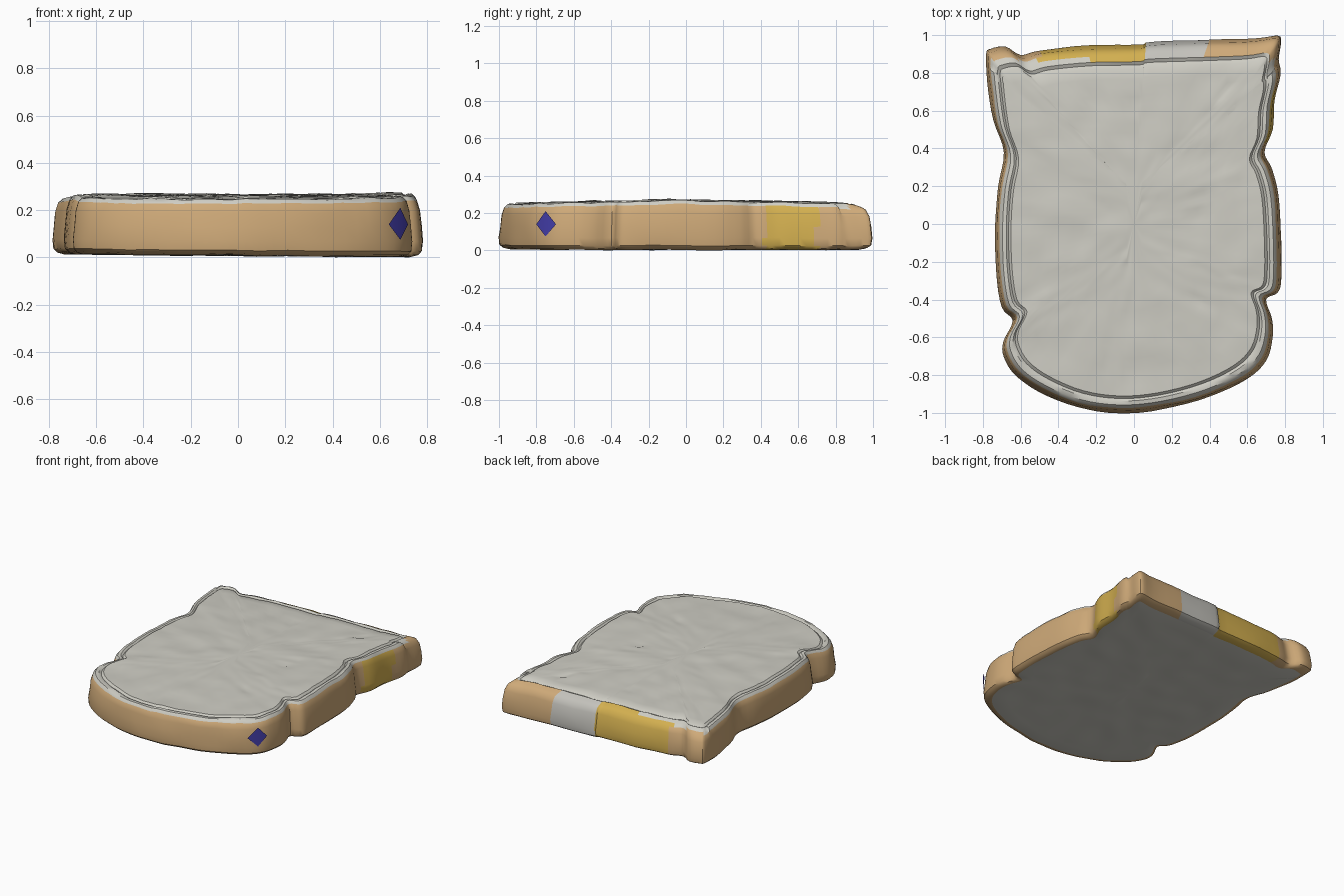
import bpy, bmesh, math
from mathutils import Vector, noise

if "Cube" in bpy.data.objects:
    bpy.data.objects.remove(bpy.data.objects["Cube"])

# Slice outline seen from above, clockwise from the back left corner
OUTLINE = [(-.785, .90), (-.76, .93), (-.68, .94), (-.60, .895), (-.5, .92), (-.25, .945), (.03, .95),
           (.09, .965), (.4, .975), (.65, .985), (.765, 1.0), (.78, .96), (.765, .87), (.775, .79),
           (.745, .65), (.735, .5), (.69, .38), (.73, .29), (.765, .15), (.78, -.1), (.78, -.3),
           (.76, -.365), (.70, -.40), (.73, -.5), (.735, -.6), (.70, -.72), (.6, -.82), (.4, -.915),
           (.15, -.98), (-.08, -1.0), (-.3, -.97), (-.5, -.89), (-.63, -.80), (-.69, -.70),
           (-.69, -.62), (-.64, -.51), (-.70, -.44), (-.73, -.25), (-.735, 0), (-.72, .2),
           (-.69, .38), (-.745, .55), (-.775, .75)]
PITS = [(.35, -.41), (-.15, -.77), (.48, .70), (-.2, .66), (.0, .62), (.33, .05)]


def smooth_loop(pts, steps=4):
    """Closed Catmull-Rom curve through the points."""
    out, n = [], len(pts)
    for i in range(n):
        a, b, c, d = (Vector(pts[(i + k) % n]) for k in (-1, 0, 1, 2))
        for s in range(steps):
            t = s / steps
            out.append(.5 * (2 * b + (c - a) * t + (2 * a - 5 * b + 4 * c - d) * t * t
                             + (3 * b - a - 3 * c + d) * t ** 3))
    return out


def inset(p, d):
    """Move an outline point inward; the back crust slopes in further."""
    ky = 1.5 if p.y > .85 else 1
    return Vector((p.x * (1 - d / .74), p.y * (1 - min(d * ky, .05 + d) / .95)))


def material(name, rgb):
    m = bpy.data.materials.new(name)
    m.diffuse_color = (*rgb, 1)
    m.use_nodes = True
    m.node_tree.nodes["Principled BSDF"].inputs["Base Color"].default_value = m.diffuse_color
    return m


def top_height(x, y):
    z = .25 + .02 * math.cos(1.5 * y) + .006 * math.exp(-((x - .68) ** 2 + (y + .1) ** 2) / .04)
    z += .008 * noise.noise(Vector((x * 7, y * 7, 1))) + .004 * noise.noise(Vector((x * 17, y * 17, 4)))
    for px, py in PITS:
        z -= .012 * math.exp(-((x - px) ** 2 + (y - py) ** 2) / .0008)
    return z


def bottom_height(x, y):
    return .012 - .008 * x + .006 * noise.noise(Vector((x * 6, y * 6, 9)))


CRUMB = material("crumb", (.62, .61, .55))
CRUST = material("crust", (.62, .40, .19))
GOLD = material("golden_crust", (.65, .43, .08))
PALE = material("pale_crust", (.55, .54, .50))
BLUE = material("blue_mark", (.06, .05, .42))

loop = smooth_loop(OUTLINE)
N = len(loop)

# Rings from bottom centre, round the crust, to top centre: inset, height between bottom and top
RIM = [(.045, 0), (.018, .03), (.004, .09), (0, .25), (.006, .5), (.012, .75), (.024, .91),
       (.04, .98), (.06, .985), (.072, .95), (.085, 1)]
inner = [.085 + (.70 - .085) * i / 13 for i in range(1, 14)]
rings = [(d, 0) for d in reversed(inner)] + RIM + [(d, 1) for d in inner]

bm = bmesh.new()
grid = []
for d, h in rings:
    row = []
    for p in loop:
        q = inset(p, d)
        lo, hi = bottom_height(*q), top_height(*q)
        if p.y > .85 and d < .05:
            hi -= .012
        if 0 < h < .95:
            q *= 1 + .005 * noise.noise(Vector((q.x * 6, q.y * 6, h * 2)))
        row.append(bm.verts.new((q.x, q.y, lo + (hi - lo) * h)))
    grid.append(row)

first_crust, last_crust = len(inner), len(inner) + 6
for r in range(len(grid) - 1):
    for i in range(N):
        j = (i + 1) % N
        f = bm.faces.new((grid[r][i], grid[r][j], grid[r + 1][j], grid[r + 1][i]))
        c = f.calc_center_median()
        back = c.y > .87
        # Crust runs over the sloped back edge and has golden and pale patches
        if first_crust <= r < last_crust + (2 if back else 0):
            f.material_index = 1
            if back and -.5 < c.x < .06 or c.x > .6 and .42 < c.y < .7:
                f.material_index = 2
            elif back and .06 < c.x < .38:
                f.material_index = 3
for row, zf in ((grid[0], bottom_height), (grid[-1], top_height)):
    mid = bm.verts.new((0, 0, zf(0, 0)))
    for i in range(N):
        bm.faces.new((row[i], row[(i + 1) % N], mid))
bmesh.ops.recalc_face_normals(bm, faces=bm.faces)
low = min(v.co.z for v in bm.verts)
bmesh.ops.translate(bm, verts=bm.verts, vec=(0, 0, -low))


def finish(bm, name, mats):
    me = bpy.data.meshes.new(name)
    bm.to_mesh(me)
    bm.free()
    for m in mats:
        me.materials.append(m)
    ob = bpy.data.objects.new(name, me)
    bpy.context.collection.objects.link(ob)
    bpy.ops.object.select_all(action='DESELECT')
    ob.select_set(True)
    bpy.context.view_layer.objects.active = ob
    bpy.ops.object.shade_smooth_by_angle(angle=math.radians(35))


finish(bm, "bread_slice", [CRUMB, CRUST, GOLD, PALE])

# Blue diamond mark lying on the front right crust
bm = bmesh.new()
k = min(range(N), key=lambda i: (loop[i] - Vector((.69, -.735))).length)
mid = [bm.verts.new((*(loop[k] * 1.006), z)) for z in (.075, .14, .21)]
side = [bm.verts.new((*(loop[k + s] * 1.006), .14)) for s in (-2, 2)]
for s, flip in ((side[0], False), (side[1], True)):
    for a, b in ((mid[0], mid[1]), (mid[1], mid[2])):
        bm.faces.new((a, s, b) if flip else (b, s, a))
bm.normal_update()
if sum((f.normal for f in bm.faces), Vector()).x < 0:
    bmesh.ops.reverse_faces(bm, faces=bm.faces)
finish(bm, "crust_mark", [BLUE])
